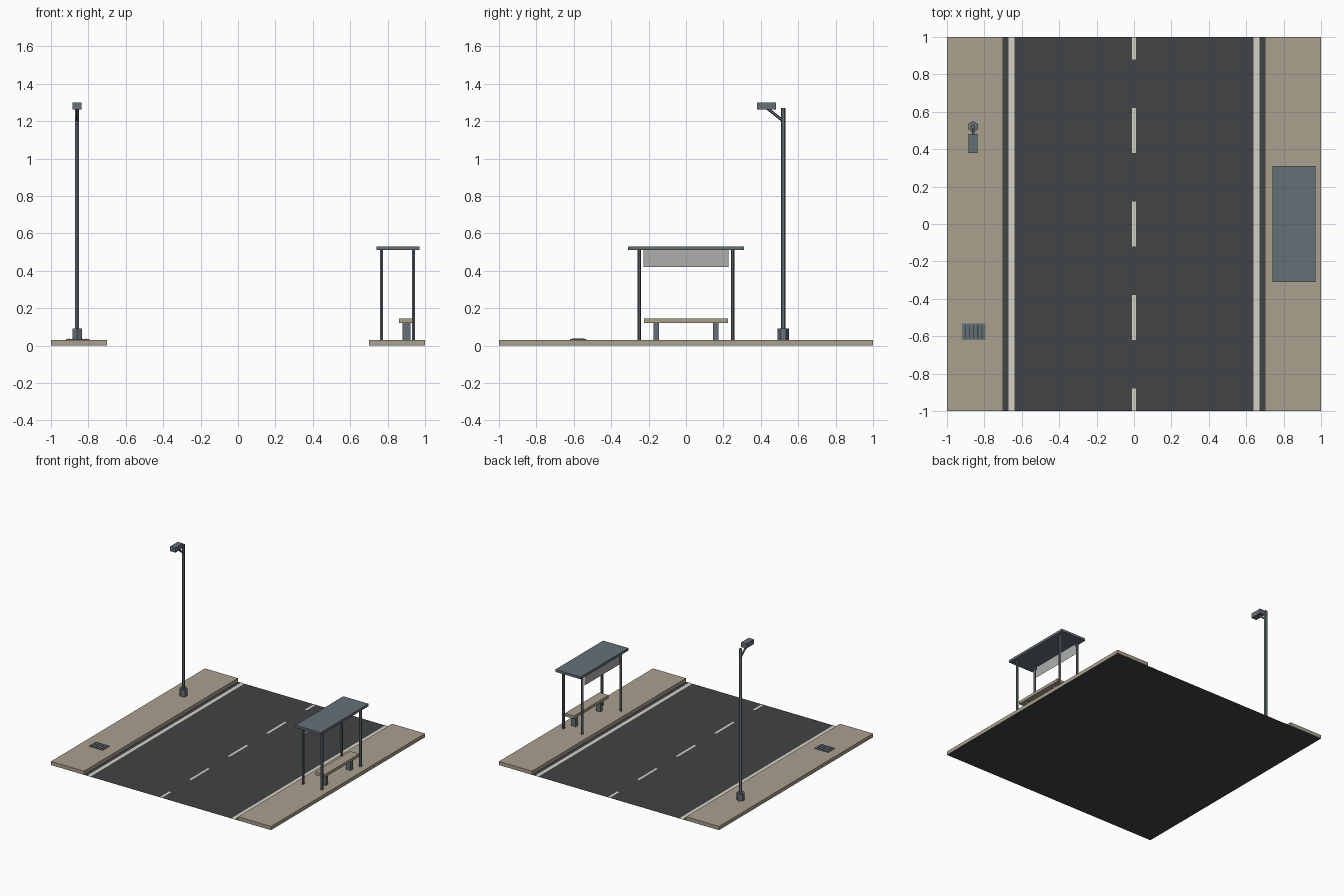
import bpy, bmesh, math
from mathutils import Vector

if "Cube" in bpy.data.objects:
    bpy.data.objects.remove(bpy.data.objects["Cube"])


def material(name, rgb):
    m = bpy.data.materials.new(name)
    m.diffuse_color = (*rgb, 1)
    m.use_nodes = True
    m.node_tree.nodes["Principled BSDF"].inputs["Base Color"].default_value = m.diffuse_color
    return m


ASPHALT = material("asphalt", (0.052, 0.056, 0.060))
PAVING = material("paving", (0.40, 0.35, 0.27))
PAINT = material("road_paint", (0.66, 0.64, 0.56))
METAL = material("metal", (0.13, 0.165, 0.18))
DARK = material("dark_metal", (0.045, 0.055, 0.06))
GLASS = material("glass", (0.42, 0.42, 0.42))


def finish(name, bm, mat):
    me = bpy.data.meshes.new(name)
    bm.to_mesh(me)
    bm.free()
    me.materials.append(mat)
    ob = bpy.data.objects.new(name, me)
    bpy.context.collection.objects.link(ob)
    return ob


def box(name, x, y, z, mat, bottom=True):
    """Box from (min, max) ranges."""
    bm = bmesh.new()
    bmesh.ops.create_cube(bm, size=1)
    for v in bm.verts:
        for i, (a, b) in enumerate((x, y, z)):
            v.co[i] = a if v.co[i] < 0 else b
    if not bottom:
        low = [f for f in bm.faces if f.normal.z < -0.9 or all(v.co.z == z[0] for v in f.verts)]
        bmesh.ops.delete(bm, geom=low, context='FACES')
    return finish(name, bm, mat)


def sheet(name, corners, mat):
    bm = bmesh.new()
    bm.faces.new([bm.verts.new(c) for c in corners])
    return finish(name, bm, mat)


def flat(name, x, y, z, mat):
    return sheet(name, [(x[0], y[0], z), (x[1], y[0], z), (x[1], y[1], z), (x[0], y[1], z)], mat)


def rod(name, start, end, radius, mat, sides=6):
    """Prism between two points, with a corner facing y when upright."""
    a, b = Vector(start), Vector(end)
    bm = bmesh.new()
    bmesh.ops.create_cone(bm, cap_ends=True, segments=sides, radius1=radius,
                          radius2=radius, depth=(b - a).length)
    ob = finish(name, bm, mat)
    ob.location = (a + b) / 2
    ob.rotation_euler = (b - a).to_track_quat('Z', 'Y').to_euler()
    return ob


# Road surface and markings
flat("road", (-1, 1), (-1, 1), 0, ASPHALT)
for i in range(-2, 3):
    y0, y1 = max(-1, i * 0.5 - 0.12), min(1, i * 0.5 + 0.12)
    flat(f"centre_dash_{i + 3}", (-0.01, 0.01), (y0, y1), 0.002, PAINT)
for side, s in (("left", -1), ("right", 1)):
    flat(f"{side}_edge_line", sorted((s * 0.64, s * 0.67)), (-1, 1), 0.002, PAINT)
    box(f"{side}_pavement", sorted((s * 0.7, s)), (-1, 1), (0, 0.03), PAVING, bottom=False)

# Street lamp
LX, LY = -0.86, 0.52
rod("lamp_base", (LX, LY, 0.03), (LX, LY, 0.09), 0.03, METAL)
rod("lamp_pole", (LX, LY, 0.09), (LX, LY, 1.27), 0.0125, METAL)
rod("lamp_arm", (LX, LY, 1.20), (LX, 0.43, 1.272), 0.008, METAL)
box("lamp_head", (LX - 0.024, LX + 0.024), (0.38, 0.48), (1.262, 1.30), METAL)

# Drain grate
box("drain_plate", (-0.92, -0.795), (-0.62, -0.533), (0.03, 0.035), METAL, bottom=False)
for i in range(5):
    x = -0.8575 + (i - 2) * 0.022
    box(f"drain_slot_{i + 1}", (x - 0.003, x + 0.003), (-0.61, -0.543), (0.035, 0.037), DARK, bottom=False)

# Bus shelter
box("shelter_roof", (0.74, 0.97), (-0.31, 0.31), (0.51, 0.53), METAL)
for x, row in ((0.767, "front"), (0.938, "rear")):
    for y, end in ((-0.25, "near"), (0.25, "far")):
        rod(f"shelter_{row}_{end}_post", (x, y, 0.03), (x, y, 0.51), 0.01, METAL)
sheet("shelter_panel", [(0.765, -0.228, 0.42), (0.765, 0.228, 0.42),
                        (0.765, 0.228, 0.51), (0.765, -0.228, 0.51)], GLASS)

# Bench
box("bench_seat", (0.86, 0.944), (-0.225, 0.225), (0.12, 0.144), PAVING)
for y, end in ((-0.16, "near"), (0.16, "far")):
    box(f"bench_{end}_leg", (0.88, 0.921), (y - 0.015, y + 0.015), (0.03, 0.12), METAL)
